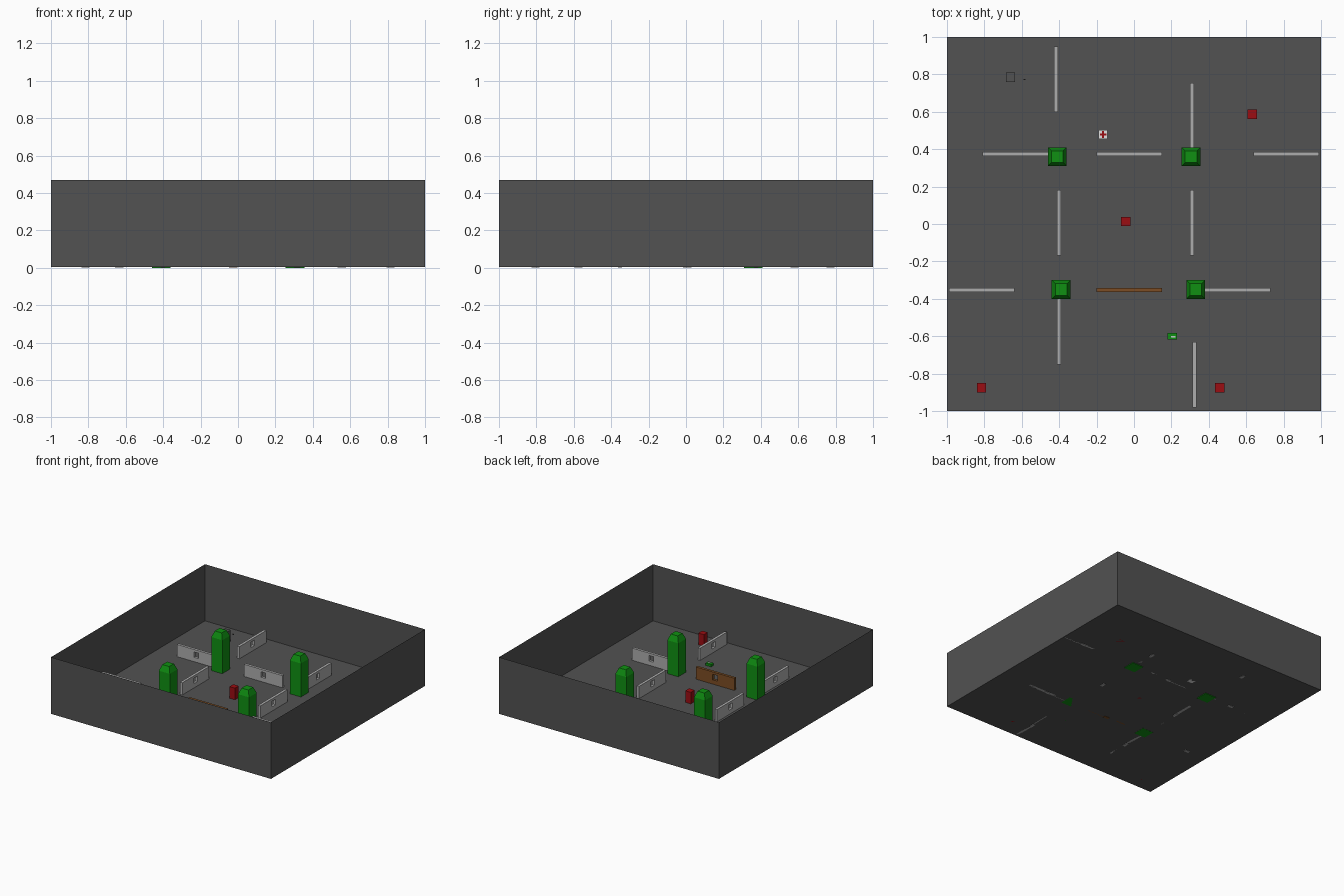
import bpy, bmesh
from mathutils import Vector

if "Cube" in bpy.data.objects:
    bpy.data.objects.remove(bpy.data.objects["Cube"])

FLOOR = 0.005


def material(name, rgb):
    m = bpy.data.materials.new(name)
    m.diffuse_color = (*rgb, 1)
    m.use_nodes = True
    m.node_tree.nodes["Principled BSDF"].inputs["Base Color"].default_value = m.diffuse_color
    return m


DARK = material("dark_grey", (0.085, 0.085, 0.085))
GREY = material("light_grey", (0.42, 0.42, 0.42))
GREEN = material("green", (0.005, 0.28, 0.006))
RED = material("red", (0.33, 0.004, 0.006))
BROWN = material("brown", (0.2, 0.075, 0.018))
WHITE = material("white", (0.75, 0.75, 0.75))


def finish(bm, name, mat):
    me = bpy.data.meshes.new(name)
    bm.to_mesh(me)
    bm.free()
    me.materials.append(mat)
    ob = bpy.data.objects.new(name, me)
    bpy.context.collection.objects.link(ob)
    return ob


def add_box(bm, lo, hi):
    lo, hi = Vector(lo), Vector(hi)
    verts = bmesh.ops.create_cube(bm, size=1)["verts"]
    for v in verts:
        v.co = (lo + hi) / 2 + v.co * (hi - lo)
    return verts


def block(name, mat, x, y, sx, sy, z0, z1):
    bm = bmesh.new()
    add_box(bm, (x - sx / 2, y - sy / 2, z0), (x + sx / 2, y + sy / 2, z1))
    return finish(bm, name, mat)


# Open-topped arena: floor and four thin outer walls
bm = bmesh.new()
add_box(bm, (-1, -1, FLOOR), (1, 1, 0.47))
bm.faces.ensure_lookup_table()
lid = max(bm.faces, key=lambda f: f.calc_center_median().z)
bmesh.ops.delete(bm, geom=[lid], context='FACES_ONLY')
finish(bm, "arena_shell", DARK)


# Square pillars with a tapered cap
def pillar(x, y, z0):
    bm = bmesh.new()
    add_box(bm, (x - 0.05, y - 0.05, z0), (x + 0.05, y + 0.05, 0.28))
    top = max(bm.faces, key=lambda f: f.calc_center_median().z)
    new = bmesh.ops.extrude_face_region(bm, geom=[top])["geom"]
    bmesh.ops.delete(bm, geom=[top], context='FACES_ONLY')
    for v in new:
        if isinstance(v, bmesh.types.BMVert):
            v.co = Vector((x + (v.co.x - x) * 0.62, y + (v.co.y - y) * 0.62, 0.328))
    finish(bm, "pillar", GREEN)


for x, y, z0 in [(-0.41, 0.36, 0), (0.305, 0.36, 0), (-0.39, -0.35, 0.004), (0.33, -0.35, FLOOR)]:
    pillar(x, y, z0)


# Low partition with a small central window
def partition(name, mat, x, y, along_y):
    L, T, W = 0.175, 0.011, 0.022
    z0, z1 = FLOOR, 0.105
    bm = bmesh.new()
    for a, b, lo, hi in [(-L, -W, z0, z1), (W, L, z0, z1),
                         (-W, W, 0.002, 0.04), (-W, W, 0.085, z1)]:
        if along_y:
            add_box(bm, (x - T, y + a, lo), (x + T, y + b, hi))
        else:
            add_box(bm, (x + a, y - T, lo), (x + b, y + T, hi))
    finish(bm, name, mat)


for x, y in [(-0.635, 0.375), (-0.025, 0.375), (0.815, 0.375),
             (-0.815, -0.353), (0.555, -0.353)]:
    partition("partition", GREY, x, y, False)
for x, y in [(-0.417, 0.773), (0.31, 0.58), (-0.4, 0.007), (0.31, 0.007),
             (-0.4, -0.575), (0.323, -0.805)]:
    partition("partition", GREY, x, y, True)
partition("wooden_partition", BROWN, -0.025, -0.353, False)

# Red crates and one dark crate with a small stud beside it
for x, y in [(0.632, 0.587), (-0.045, 0.013), (-0.815, -0.875), (0.458, -0.875)]:
    block("red_crate", RED, x, y, 0.05, 0.05, FLOOR, 0.1)
block("dark_crate", DARK, -0.66, 0.785, 0.05, 0.05, FLOOR, 0.1)
block("stud", DARK, -0.585, 0.772, 0.012, 0.006, 0.09, 0.096)

# First aid box with a red cross plate
block("aid_box", WHITE, -0.165, 0.478, 0.048, 0.048, FLOOR, 0.028)
block("cross_bar", RED, -0.165, 0.478, 0.036, 0.01, 0.028, 0.031)
block("cross_post", RED, -0.165, 0.478, 0.01, 0.036, 0.028, 0.0312)

# Green supply box with a pale label
block("supply_box", GREEN, 0.205, -0.6, 0.05, 0.034, FLOOR, 0.024)
block("supply_label", WHITE, 0.21, -0.603, 0.022, 0.01, 0.024, 0.027)
